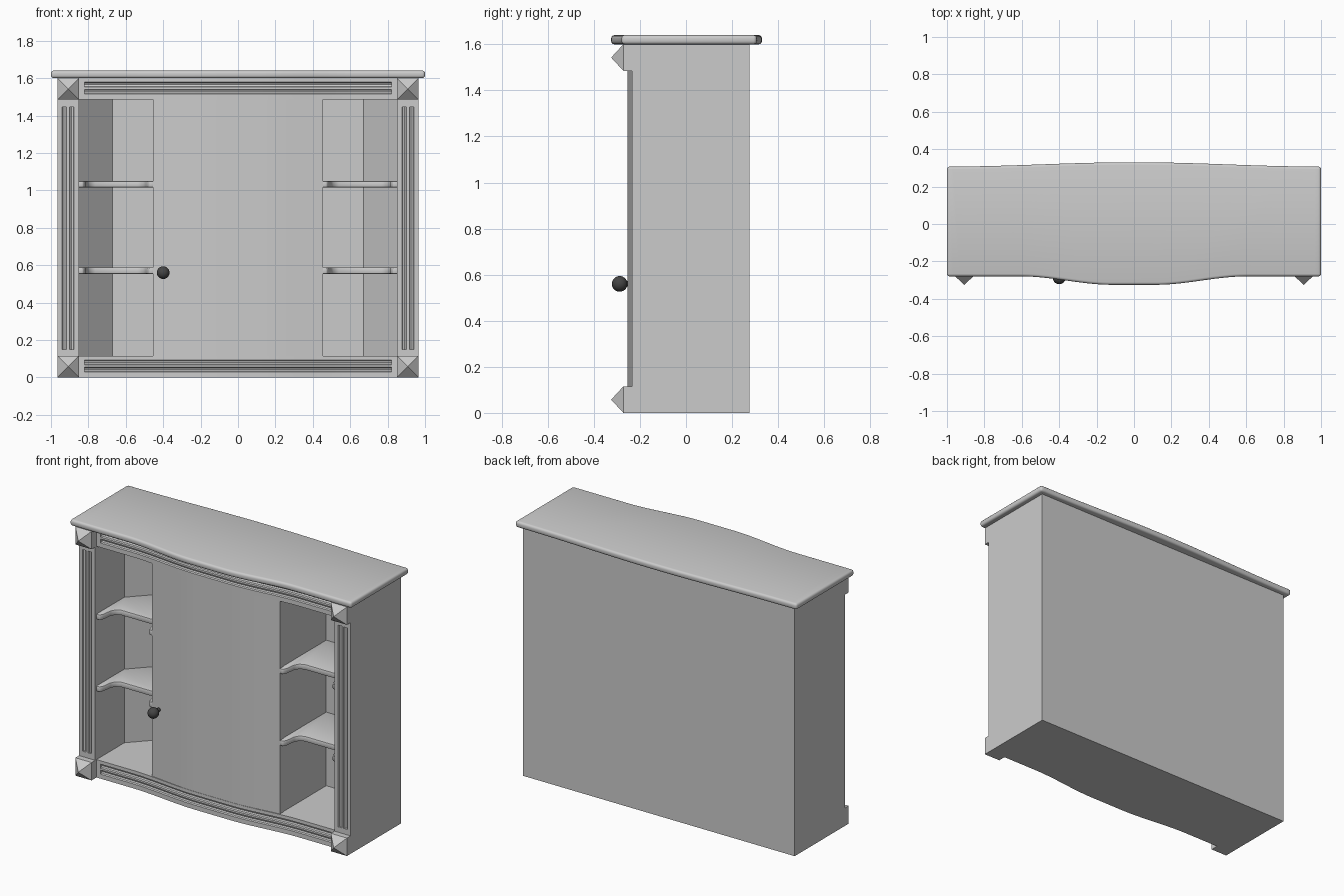
import bpy, bmesh, math

if "Cube" in bpy.data.objects:
    bpy.data.objects.remove(bpy.data.objects["Cube"])


def bump(x):
    """Serpentine bow: 0 at the sides, 1 in the middle."""
    t = max(0.0, min(1.0, (0.6 - abs(x)) / 0.48))
    return t * t * (3 - 2 * t)


def span(a, b, n):
    return [a + (b - a) * i / n for i in range(n + 1)]


def prism(name, plan, z0, z1, bevel=0.0, segments=2):
    """Extrude a plan outline (x, y) from z0 to z1."""
    bm = bmesh.new()
    face = bm.faces.new([bm.verts.new((x, y, z0)) for x, y in plan])
    ext = bmesh.ops.extrude_face_region(bm, geom=[face])
    for v in ext["geom"]:
        if isinstance(v, bmesh.types.BMVert):
            v.co.z = z1
    bmesh.ops.recalc_face_normals(bm, faces=bm.faces)
    mesh = bpy.data.meshes.new(name)
    bm.to_mesh(mesh)
    bm.free()
    ob = bpy.data.objects.new(name, mesh)
    bpy.context.collection.objects.link(ob)
    activate(ob)
    if bevel:
        mod = ob.modifiers.new("bevel", "BEVEL")
        mod.width, mod.segments = bevel, segments
        mod.limit_method, mod.angle_limit = "ANGLE", math.radians(40)
        bpy.ops.object.modifier_apply(modifier=mod.name)
    bpy.ops.object.shade_smooth_by_angle(angle=math.radians(35))
    return ob


def activate(ob):
    bpy.ops.object.select_all(action="DESELECT")
    bpy.context.view_layer.objects.active = ob
    ob.select_set(True)


def box(name, x0, x1, y0, y1, z0, z1):
    return prism(name, [(x0, y0), (x1, y0), (x1, y1), (x0, y1)], z0, z1)


def carve(target, paths, radius=0.013):
    """Cut round flutes along the given paths."""
    cu = bpy.data.curves.new("flute_cutter", "CURVE")
    cu.dimensions, cu.bevel_depth = "3D", radius
    cu.bevel_resolution, cu.use_fill_caps = 2, True
    for pts in paths:
        sp = cu.splines.new("POLY")
        sp.points.add(len(pts) - 1)
        for p, co in zip(sp.points, pts):
            p.co = (*co, 1)
    cutter = bpy.data.objects.new("flute_cutter", cu)
    bpy.context.collection.objects.link(cutter)
    cutter.hide_render = True
    activate(cutter)
    bpy.ops.object.convert(target="MESH")
    cutter = bpy.context.view_layer.objects.active
    activate(target)
    mod = target.modifiers.new("flutes", "BOOLEAN")
    mod.operation, mod.object, mod.solver = "DIFFERENCE", cutter, "EXACT"
    bpy.ops.object.modifier_apply(modifier=mod.name)
    bpy.data.objects.remove(cutter, do_unlink=True)
    bpy.ops.object.shade_smooth_by_angle(angle=math.radians(35))


# Top slab with bowed front and gently bowed back
xs = span(-1, 1, 60)
slab = [(x, -0.28 - 0.045 * bump(x)) for x in xs]
slab += [(x, 0.307 + 0.023 * 0.5 * (1 + math.cos(math.pi * x))) for x in reversed(xs)]
prism("top_slab", slab, 1.60, 1.64, 0.014, 3)


# Floor and head of the case, with fluted bowed front rails
def rail_y(x):
    return -0.222 - 0.035 * bump(x)


xs = span(-0.965, 0.965, 60)
plan = [(x, rail_y(x)) for x in xs] + [(0.965, 0.275), (-0.965, 0.275)]
for name, z0, z1 in (("bottom_rail", 0, 0.115), ("top_rail", 1.485, 1.60)):
    rail = prism(name, plan, z0, z1)
    carve(rail, [[(x, rail_y(x), z0 + h) for x in span(-0.82, 0.82, 50)]
                 for h in (0.042, 0.08)])

# Side walls: fluted post in front, splayed inner back corner
for s, side in ((-1, "left"), (1, "right")):
    plan = [(0.965, 0.275), (0.965, -0.235), (0.85, -0.235),
            (0.85, 0.06), (0.67, 0.25), (0.67, 0.275)]
    wall = prism(side + "_wall", [(s * x, y) for x, y in plan], 0.115, 1.485)
    carve(wall, [[(s * x, -0.235, 0.15), (s * x, -0.235, 1.445)]
                 for x in (0.889, 0.929)])

    # Divider beside the open shelves
    box(side + "_divider", *sorted((s * 0.43, s * 0.452)), -0.20, 0.255, 0.11, 1.49)

    # Shelves with a scooped front edge
    scoop = [(0.445, -0.222), (0.475, -0.222), (0.487, -0.20), (0.495, -0.14),
             (0.51, -0.11), (0.54, -0.095)]
    front = scoop + [(1.303 - x, y) for x, y in reversed(scoop)]
    plan = front + [(0.858, 0.06), (0.67, 0.26), (0.445, 0.26)]
    for level, z in (("lower", 0.553), ("upper", 1.015)):
        prism(f"{side}_{level}_shelf", [(s * x, y) for x, y in plan],
              z, z + 0.035, 0.006)

    # Corner blocks with pyramid faces
    for level, z in (("bottom", 0.0575), ("top", 1.5425)):
        block = box(f"{side}_{level}_corner_block", s * 0.9075 - 0.0575,
                    s * 0.9075 + 0.0575, -0.272, -0.2, z - 0.0575, z + 0.0575)
        bm = bmesh.new()
        bm.from_mesh(block.data)
        face = min(bm.faces, key=lambda f: f.calc_center_median().y)
        tip = bmesh.ops.poke(bm, faces=[face])["verts"][0]
        tip.co.y = -0.325
        bm.to_mesh(block.data)
        bm.free()
        block.data.shade_flat()

# Back panel
box("back_panel", -0.68, 0.68, 0.25, 0.275, 0.11, 1.49)

# Bowed sliding door
xs = span(-0.455, 0.455, 32)
plan = [(x, -0.215 - 0.04 * bump(x)) for x in xs]
plan += [(x, y + 0.04) for x, y in reversed(plan)]
prism("door", plan, 0.115, 1.487)

# Dark round door knob
dark = bpy.data.materials.new("dark_knob")
dark.diffuse_color = (0.06, 0.06, 0.06, 1)
dark.use_nodes = True
dark.node_tree.nodes["Principled BSDF"].inputs["Base Color"].default_value = dark.diffuse_color
bpy.ops.mesh.primitive_uv_sphere_add(segments=24, ring_count=14, radius=0.034,
                                     location=(-0.4, -0.288, 0.56))
knob = bpy.context.object
knob.name = "door_knob"
knob.data.materials.append(dark)
bpy.ops.object.shade_smooth()
bpy.ops.mesh.primitive_cylinder_add(vertices=16, radius=0.012, depth=0.07,
                                    location=(-0.4, -0.25, 0.56),
                                    rotation=(math.pi / 2, 0, 0))
stem = bpy.context.object
stem.name = "knob_stem"
stem.data.materials.append(dark)
bpy.ops.object.shade_smooth_by_angle()
